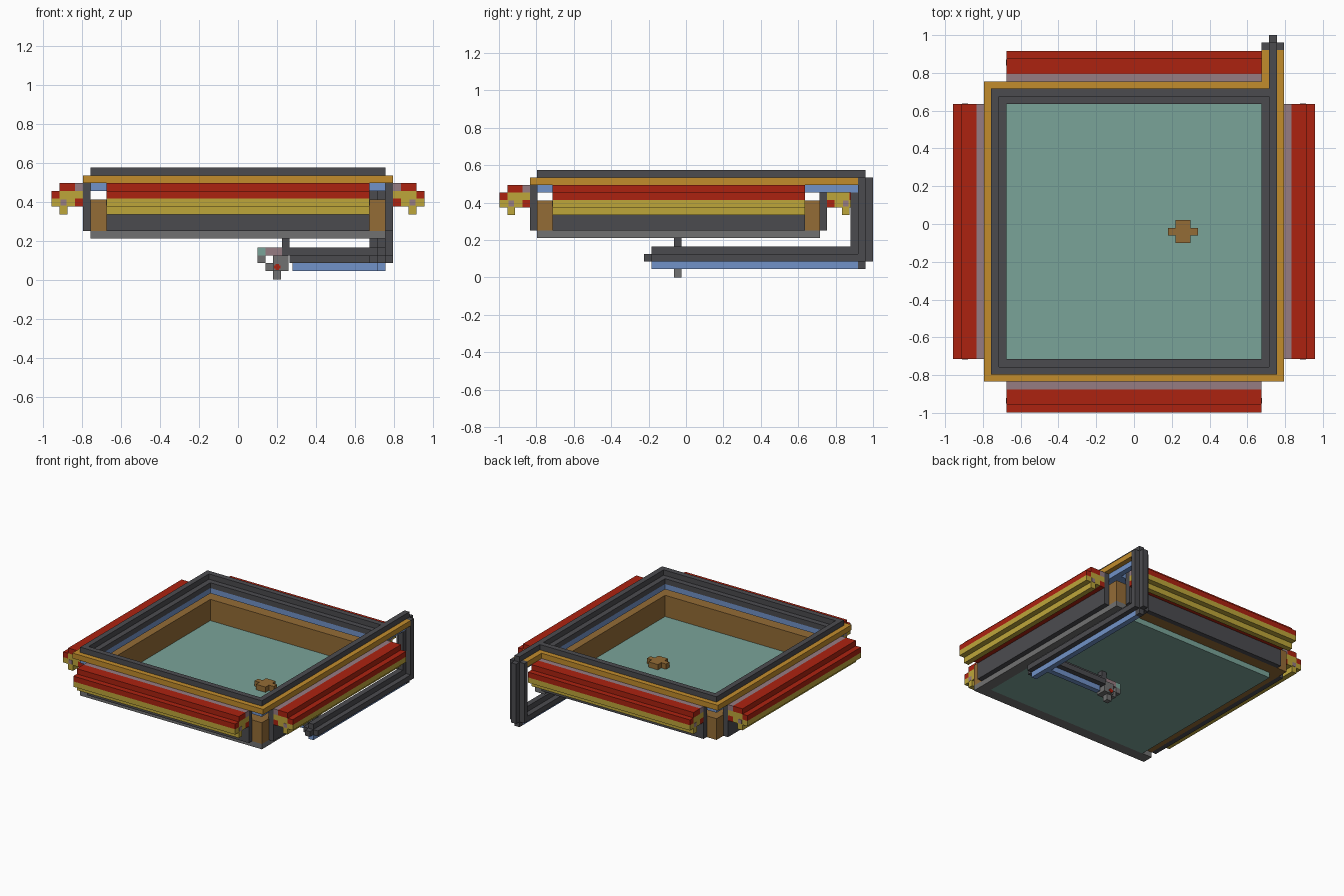
import bpy, bmesh
from mathutils import Matrix, Vector


def material(name, r, g, b):
    def lin(c):
        c /= 255
        return c / 12.92 if c <= 0.04045 else ((c + 0.055) / 1.055) ** 2.4
    m = bpy.data.materials.new(name)
    m.diffuse_color = (lin(r), lin(g), lin(b), 1)
    return m


RED = material("red", 172, 34, 16)
ORANGE = material("orange", 194, 140, 44)
DARK = material("charcoal", 75, 75, 79)
TEAL = material("teal", 122, 164, 153)
BROWN = material("brown", 148, 108, 54)
YELLOW = material("yellow", 190, 166, 58)
BLUE = material("blue", 113, 146, 200)
GREY = material("grey", 113, 113, 113)
PINK = material("dusty pink", 150, 124, 130)


def blocks(name, mat, boxes):
    """One object made of axis-aligned boxes (x0, x1, y0, y1, z0, z1)."""
    bm = bmesh.new()
    for x0, x1, y0, y1, z0, z1 in boxes:
        centre = Vector((x0 + x1, y0 + y1, z0 + z1)) / 2
        size = Matrix.Diagonal((x1 - x0, y1 - y0, z1 - z0, 1))
        bmesh.ops.create_cube(bm, size=1, matrix=Matrix.Translation(centre) @ size)
    me = bpy.data.meshes.new(name)
    bm.to_mesh(me)
    bm.free()
    me.materials.append(mat)
    ob = bpy.data.objects.new(name, me)
    bpy.context.collection.objects.link(ob)
    return ob


CY = -0.04   # centre of the square basin in y
H = 0.675    # half width of the basin opening


def ring(name, mat, outer, inner, z0, z1):
    o, i = outer, inner
    return blocks(name, mat, [
        (-o, o, CY - o, CY - i, z0, z1), (-o, o, CY + i, CY + o, z0, z1),
        (-o, -i, CY - i, CY + i, z0, z1), (i, o, CY - i, CY + i, z0, z1)])


# Basin floor with a kerb along the front and right
blocks("basin_floor", TEAL, [(-H, H, CY - H, CY + H, 0.21, 0.25)])
blocks("floor_kerb", GREY, [(-0.757, 0.757, CY - 0.757, CY - H, 0.21, 0.25),
                            (H, 0.757, CY - H, CY + 0.757, 0.21, 0.25)])

# Inner wall and stepped rim
ring("inner_wall", BROWN, 0.757, H, 0.25, 0.41)
ring("rim_underside", BLUE, 0.757, H, 0.455, 0.495)
ring("rim_outer", ORANGE, 0.795, 0.757, 0.495, 0.535)
ring("rim_top", DARK, 0.757, 0.716, 0.495, 0.575)
ring("rim_inner_step", DARK, 0.716, H, 0.495, 0.535)

# Outer panel and awning on each side: (outward from, to, z from, to)
profiles = [
    ("outer_panel", DARK, 0, [(-0.04, 0, 0.25, 0.495)]),
    ("awning_top", RED, 0, [(0.04, 0.12, 0.455, 0.495),
                            (0.12, 0.162, 0.415, 0.455)]),
    ("awning_joint", PINK, 0, [(0, 0.04, 0.455, 0.495)]),
    ("awning_body", YELLOW, 0, [(0, 0.12, 0.415, 0.455),
                                (0.04, 0.162, 0.375, 0.415),
                                (0.08, 0.12, 0.333, 0.375)]),
    ("awning_batten", RED, 0, [(0, 0.04, 0.375, 0.415)]),
    ("awning_core", PINK, 0.002, [(0.085, 0.115, 0.38, 0.41)]),
]
for side, turn in (("front", 0), ("right", 1), ("back", 2), ("left", 3)):
    for part, mat, extra, cells in profiles:
        e = H + extra
        ob = blocks(side + "_" + part, mat,
                    [(-e, e, -0.795 - u1, -0.795 - u0, z0, z1)
                     for u0, u1, z0, z1 in cells])
        ob.data.transform(Matrix.Translation((0, CY, 0))
                          @ Matrix.Rotation(turn * 1.5707963, 4, 'Z'))

# Rim spout reaching out at the back right corner
blocks("spout_sides", ORANGE, [(0.675, 0.716, 0.755, 0.92, 0.495, 0.535),
                               (0.757, 0.795, 0.755, 0.92, 0.495, 0.535)])
blocks("spout_core", DARK, [(0.716, 0.757, 0.717, 0.96, 0.495, 0.575)])
blocks("spout_underside", BLUE, [(0.716, 0.757, 0.717, 0.92, 0.455, 0.495)])

# Downpipe with a cross-shaped section
blocks("downpipe", DARK, [(0.675, 0.795, 0.92, 0.96, 0.085, 0.535),
                          (0.716, 0.757, 0.96, 1.0, 0.085, 0.535),
                          (0.716, 0.757, 0.88, 0.92, 0.125, 0.455),
                          (0.716, 0.757, 0.92, 0.96, 0.045, 0.085)])

# Lower pipe running forward, then inward to the valve
blocks("long_pipe", DARK, [(0.675, 0.795, -0.185, 0.92, 0.085, 0.125),
                           (0.716, 0.757, -0.185, 0.92, 0.125, 0.165),
                           (0.716, 0.757, -0.225, -0.185, 0.085, 0.125)])
blocks("long_pipe_underside", BLUE, [(0.716, 0.757, -0.185, 0.92, 0.045, 0.085)])
blocks("cross_pipe", DARK, [(0.265, 0.675, -0.105, 0.015, 0.085, 0.125),
                            (0.225, 0.716, -0.065, -0.025, 0.125, 0.165),
                            (0.225, 0.265, -0.065, -0.025, 0.165, 0.21)])
blocks("cross_pipe_underside", BLUE, [(0.28, 0.716, -0.065, -0.025, 0.045, 0.085)])

# Valve
blocks("valve_body", GREY, [(0.14, 0.26, -0.065, -0.025, 0.045, 0.085),
                            (0.18, 0.26, -0.085, -0.005, 0.045, 0.125),
                            (0.10, 0.14, -0.065, -0.025, 0.085, 0.125),
                            (0.18, 0.22, -0.065, -0.025, 0.0, 0.045)])
blocks("valve_joint", PINK, [(0.14, 0.225, -0.065, -0.025, 0.125, 0.165)])
blocks("valve_lever", TEAL, [(0.10, 0.14, -0.065, -0.025, 0.125, 0.165)])
blocks("valve_mark", RED, [(0.185, 0.217, -0.088, -0.002, 0.058, 0.073),
                           (0.193, 0.209, -0.088, -0.002, 0.05, 0.081)])

# Inlet cap on the basin floor
blocks("inlet_cap", BROWN, [(0.18, 0.34, -0.06, -0.02, 0.25, 0.29),
                            (0.22, 0.30, -0.10, 0.02, 0.25, 0.29)])
